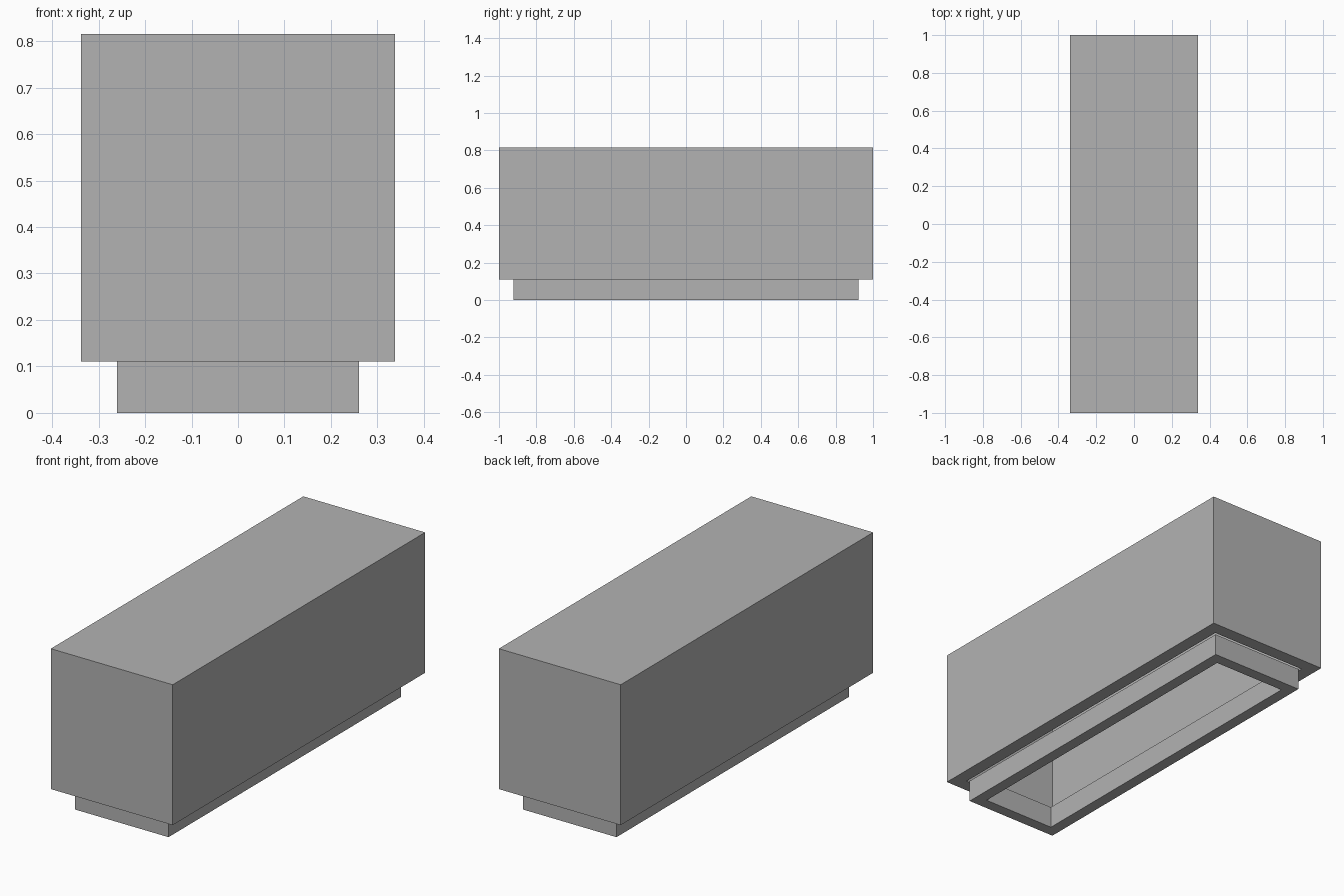
import bpy
import bmesh

cube = bpy.data.objects.get("Cube")
if cube:
    bpy.data.objects.remove(cube, do_unlink=True)

grey = bpy.data.materials.new("plain grey")
grey.use_nodes = True
colour = (0.45, 0.45, 0.45, 1)
grey.diffuse_color = colour
grey.node_tree.nodes["Principled BSDF"].inputs["Base Color"].default_value = colour


def box_ring(bm, half_x, half_y, z):
    """Four corners of a level rectangle, counterclockwise from above."""
    signs = ((-1, -1), (1, -1), (1, 1), (-1, 1))
    return [bm.verts.new((sx * half_x, sy * half_y, z)) for sx, sy in signs]


def hollow_box(name, half_x, half_y, bottom, top, wall, roof=0):
    """Rectangular shell open below; with no roof it is an open frame."""
    bm = bmesh.new()
    outer_low = box_ring(bm, half_x, half_y, bottom)
    outer_high = box_ring(bm, half_x, half_y, top)
    inner_high = box_ring(bm, half_x - wall, half_y - wall, top - roof)
    inner_low = box_ring(bm, half_x - wall, half_y - wall, bottom)
    bands = [(inner_high, inner_low), (inner_low, outer_low), (outer_low, outer_high)]
    if roof:
        bm.faces.new(outer_high)
        bm.faces.new(inner_high)
    else:
        bands.append((outer_high, inner_high))
    for a, b in bands:
        for i in range(4):
            j = (i + 1) % 4
            bm.faces.new((a[i], a[j], b[j], b[i]))
    bmesh.ops.recalc_face_normals(bm, faces=bm.faces)
    mesh = bpy.data.meshes.new(name)
    bm.to_mesh(mesh)
    bm.free()
    mesh.materials.append(grey)
    obj = bpy.data.objects.new(name, mesh)
    bpy.context.collection.objects.link(obj)
    return obj


# Deep cover, hollow and open underneath
hollow_box("cover", 0.338, 1.0, 0.111, 0.815, 0.067, roof=0.067)

# Narrow open base frame, with a slim gap inside the cover rim
hollow_box("base_frame", 0.26, 0.922, 0, 0.111, 0.058)
